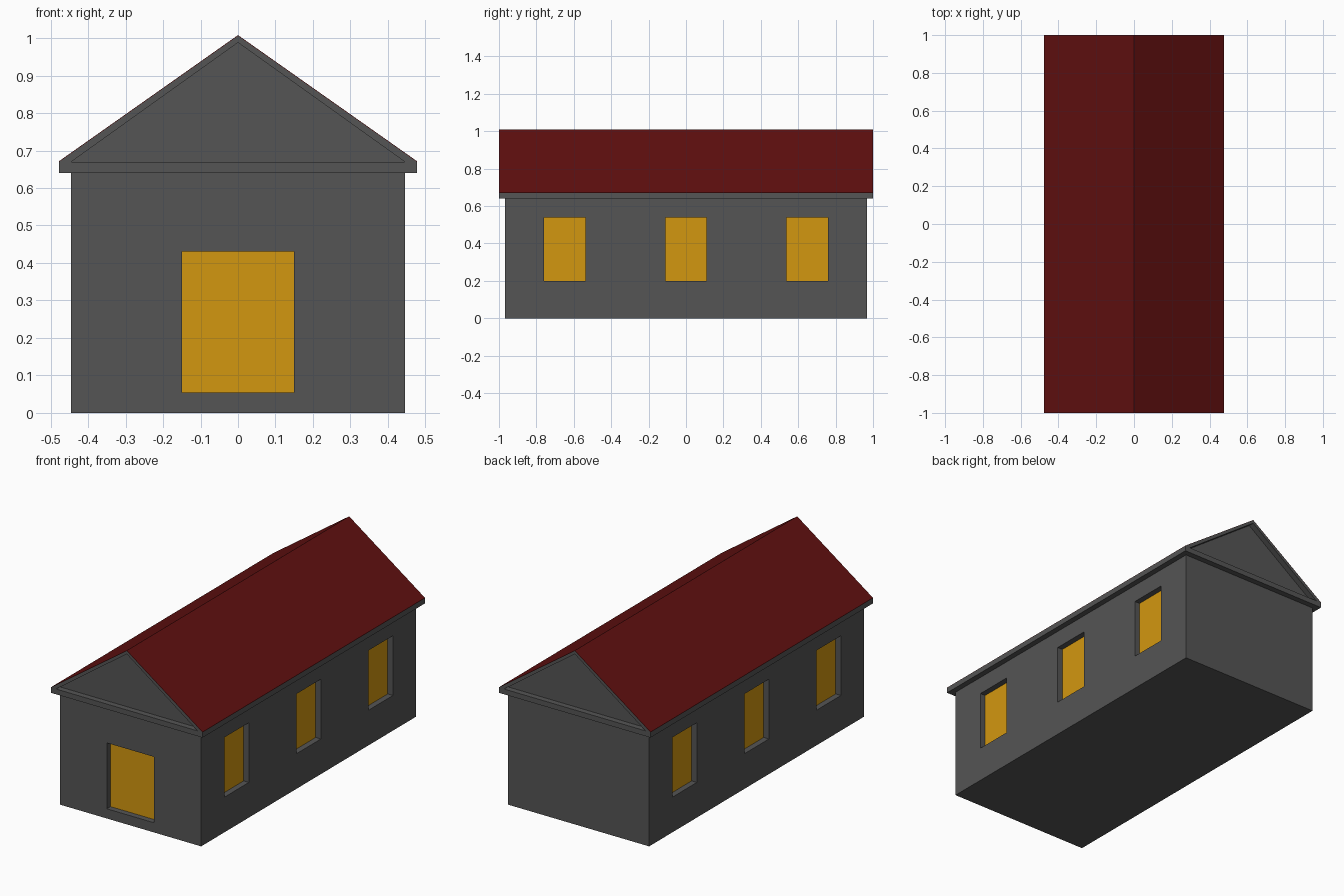
import bpy, bmesh
from mathutils import Vector

if "Cube" in bpy.data.objects:
    bpy.data.objects.remove(bpy.data.objects["Cube"])


def material(name, rgb):
    m = bpy.data.materials.new(name)
    m.diffuse_color = (*rgb, 1)
    m.use_nodes = True
    m.node_tree.nodes["Principled BSDF"].inputs["Base Color"].default_value = m.diffuse_color
    return m


GREY = material("dark_grey", (0.09, 0.09, 0.09))
RED = material("roof_red", (0.12, 0.005, 0.005))
YELLOW = material("warm_yellow", (0.65, 0.31, 0.005))


def add_object(name, bm, mat):
    bmesh.ops.recalc_face_normals(bm, faces=bm.faces)
    me = bpy.data.meshes.new(name)
    bm.to_mesh(me)
    bm.free()
    ob = bpy.data.objects.new(name, me)
    bpy.context.collection.objects.link(ob)
    me.materials.append(mat)
    return ob


def add_box(bm, lo, hi):
    lo, hi = Vector(lo), Vector(hi)
    verts = bmesh.ops.create_cube(bm, size=1)["verts"]
    bmesh.ops.scale(bm, vec=hi - lo, verts=verts)
    bmesh.ops.translate(bm, vec=(lo + hi) / 2, verts=verts)


def add_prism(bm, profile, y0, y1):
    face = bm.faces.new([bm.verts.new((x, y0, z)) for x, z in profile])
    ext = bmesh.ops.extrude_face_region(bm, geom=[face])["geom"]
    verts = [g for g in ext if isinstance(g, bmesh.types.BMVert)]
    bmesh.ops.translate(bm, vec=(0, y1 - y0, 0), verts=verts)


def box(name, lo, hi, mat):
    bm = bmesh.new()
    add_box(bm, lo, hi)
    return add_object(name, bm, mat)


def carve(ob, bm):
    """Cut the shapes in bm out of ob, then discard the cutter."""
    cutter = add_object("cutter", bm, GREY)
    cutter.hide_render = True
    mod = ob.modifiers.new("carve", 'BOOLEAN')
    mod.operation, mod.solver, mod.object = 'DIFFERENCE', 'EXACT', cutter
    bpy.context.view_layer.objects.active = ob
    bpy.ops.object.modifier_apply(modifier=mod.name)
    bpy.data.objects.remove(cutter)


WX, WY, WALL_TOP = 0.445, 0.967, 0.64
RX, RY, EAVE, RIDGE = 0.477, 1.0, 0.67, 1.006
DEPTH = 0.035                       # recess of door and windows
WIN_Y, WIN_W, WIN_Z = (-0.648, 0, 0.648), 0.11, (0.20, 0.54)
DOOR_W, DOOR_Z = 0.149, (0.055, 0.43)

# Walls with recessed openings: three windows per side, door at the front
walls = box("walls", (-WX, -WY, 0), (WX, WY, WALL_TOP), GREY)
cut = bmesh.new()
add_box(cut, (-DOOR_W, -WY - 0.1, DOOR_Z[0]), (DOOR_W, -WY + DEPTH, DOOR_Z[1]))
for side in (-1, 1):
    xs = sorted((side * (WX - DEPTH), side * (WX + 0.1)))
    for y in WIN_Y:
        add_box(cut, (xs[0], y - WIN_W, WIN_Z[0]), (xs[1], y + WIN_W, WIN_Z[1]))
carve(walls, cut)

# Door panel and window panes at the bottom of the recesses
box("door", (-DOOR_W, -WY + DEPTH - 0.002, DOOR_Z[0]),
    (DOOR_W, -WY + DEPTH + 0.01, DOOR_Z[1]), YELLOW)
for side, label in ((-1, "left"), (1, "right")):
    xs = sorted((side * (WX - DEPTH + 0.002), side * (WX - DEPTH - 0.01)))
    for i, y in enumerate(WIN_Y, 1):
        box(f"window_{label}_{i}", (xs[0], y - WIN_W, WIN_Z[0]),
            (xs[1], y + WIN_W, WIN_Z[1]), YELLOW)

# Roof body with a sunken triangular gable at each end
bm = bmesh.new()
add_prism(bm, [(-RX, WALL_TOP), (RX, WALL_TOP), (RX, EAVE), (0, RIDGE), (-RX, EAVE)], -RY, RY)
roof = add_object("roof_body", bm, GREY)
cut = bmesh.new()
for s in (-1, 1):
    add_prism(cut, [(-WX, EAVE), (WX, EAVE), (0, 0.988)], s * WY, s * (RY + 0.1))
carve(roof, cut)

# Red covering on both slopes
bm = bmesh.new()
T = 0.002
add_prism(bm, [(-RX, EAVE), (0, RIDGE), (RX, EAVE), (RX, EAVE + T), (0, RIDGE + T), (-RX, EAVE + T)], -RY, RY)
add_object("roof_covering", bm, RED)
